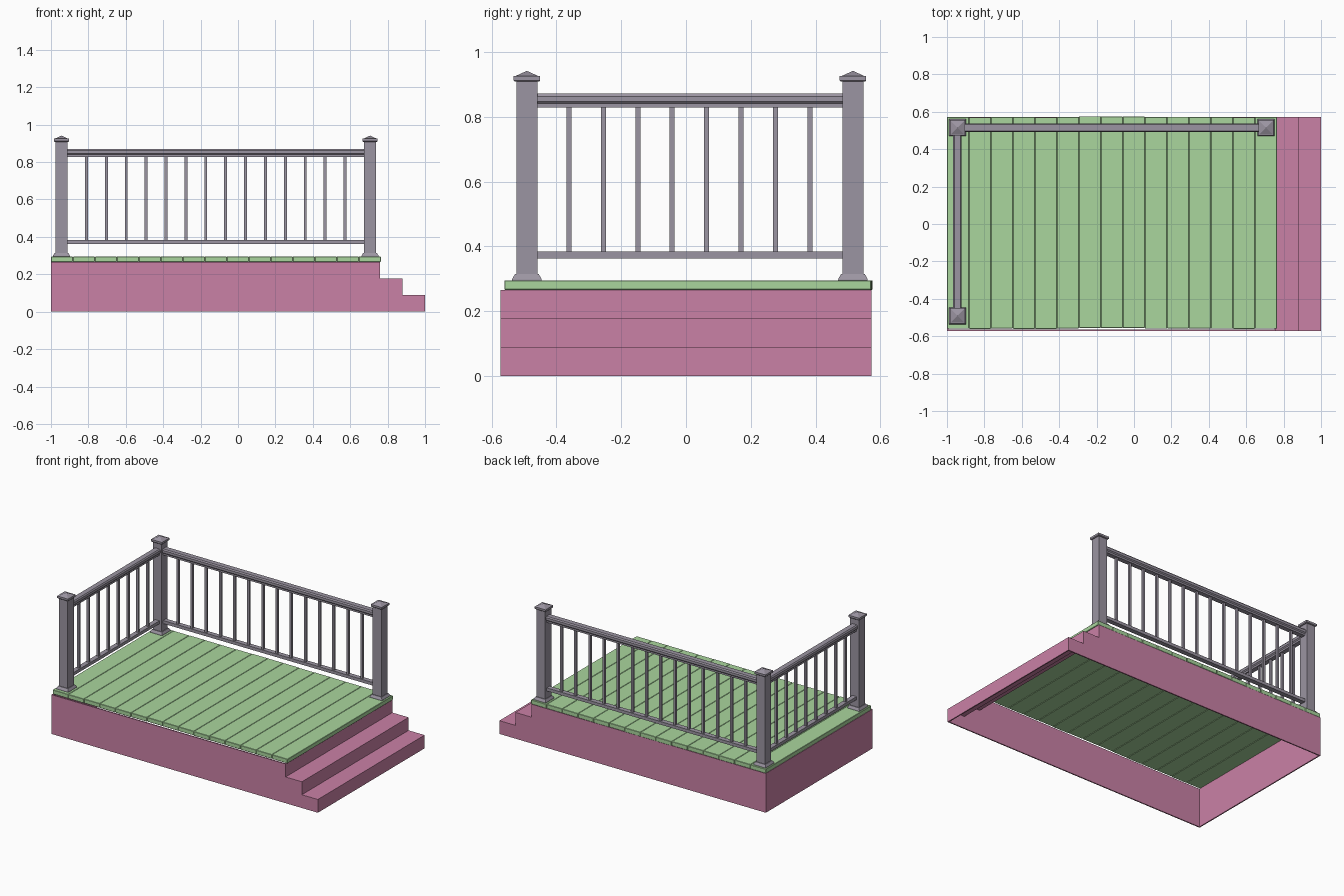
import bpy, bmesh, random

if "Cube" in bpy.data.objects:
    bpy.data.objects.remove(bpy.data.objects["Cube"])

random.seed(4)


def material(name, rgb):
    m = bpy.data.materials.new(name)
    m.diffuse_color = (*rgb, 1)
    m.use_nodes = True
    m.node_tree.nodes["Principled BSDF"].inputs["Base Color"].default_value = m.diffuse_color
    return m


GREEN = material("deck_green", (0.40, 0.67, 0.34))
PINK = material("skirt_pink", (0.59, 0.22, 0.38))
GREY = material("railing_grey", (0.33, 0.30, 0.36))


def finish(name, bm, mat):
    bmesh.ops.recalc_face_normals(bm, faces=bm.faces)
    me = bpy.data.meshes.new(name)
    bm.to_mesh(me)
    bm.free()
    me.materials.append(mat)
    ob = bpy.data.objects.new(name, me)
    bpy.context.collection.objects.link(ob)
    return ob


def add_box(bm, lo, hi):
    verts = bmesh.ops.create_cube(bm, size=1)["verts"]
    for v in verts:
        for i in range(3):
            v.co[i] = (lo[i] + hi[i]) / 2 + v.co[i] * (hi[i] - lo[i])


# Skirt and steps: stepped side profile, open underneath and below the deck
profile = [(-1, 0), (-1, .266), (.758, .266), (.758, .178),
           (.88, .178), (.88, .09), (1, .09), (1, 0)]
HALF = .572
bm = bmesh.new()
front = [bm.verts.new((x, -HALF, z)) for x, z in profile]
back = [bm.verts.new((x, HALF, z)) for x, z in profile]
bm.faces.new(front)
bm.faces.new(back[::-1])
for i in range(len(profile) - 1):
    if i != 1:
        bm.faces.new((front[i], front[i + 1], back[i + 1], back[i]))
skirt = finish("skirt_and_steps", bm, PINK)
solid = skirt.modifiers.new("wall", 'SOLIDIFY')
solid.thickness = .008
solid.offset = -1
solid.use_even_offset = True

# Deck boards, with slightly uneven ends
COUNT, X0, X1 = 15, -1.0, .764
pitch = (X1 - X0) / COUNT
for i in range(COUNT):
    bm = bmesh.new()
    x = X0 + i * pitch
    j = random.uniform(-.003, .003)
    add_box(bm, (x + .0007, -.558 + j, .266), (x + pitch - .0007, .573 + j, .295))
    board = finish(f"deck_board_{i + 1}", bm, GREEN)
    bev = board.modifiers.new("edge", 'BEVEL')
    bev.width = .002
    bev.segments = 1


# Posts: stacked square rings from foot collar to pyramid cap
def post(name, cx, cy):
    rings = [(.293, .046), (.300, .045), (.314, .037), (.314, .0325), (.908, .0325),
             (.908, .037), (.912, .041), (.925, .041), (.925, .036), (.941, .001)]
    bm = bmesh.new()
    loops = [[bm.verts.new((cx + sx * w, cy + sy * w, z))
              for sx, sy in ((-1, -1), (1, -1), (1, 1), (-1, 1))] for z, w in rings]
    for a, b in zip(loops, loops[1:]):
        for k in range(4):
            n = (k + 1) % 4
            bm.faces.new((a[k], a[n], b[n], b[k]))
    bm.faces.new(loops[0][::-1])
    bm.faces.new(loops[-1])
    finish(name, bm, GREY)


LX, RX, BY, FY = -.944, .706, .515, -.491
post("back_left_post", LX, BY)
post("front_left_post", LX, FY)
post("back_right_post", RX, BY)


# Railing section between two posts, along x (axis 0) or y (axis 1)
def railing(name, axis, start, end, across, first, last, count):
    def span(bm, a, b, half, z0, z1):
        lo, hi = [0, 0, z0], [0, 0, z1]
        lo[axis], hi[axis] = a, b
        lo[1 - axis], hi[1 - axis] = across - half, across + half
        add_box(bm, lo, hi)

    # handrail: cross-section extruded along the run
    section = [(-.016, .828), (-.016, .840), (-.023, .847), (-.023, .863), (-.017, .871),
               (.017, .871), (.023, .863), (.023, .847), (.016, .840), (.016, .828)]
    bm = bmesh.new()
    ends = []
    for s in (start, end):
        ends.append([bm.verts.new((s, across + w, z) if axis == 0 else (across + w, s, z))
                     for w, z in section])
    a, b = ends
    for k in range(len(section)):
        n = (k + 1) % len(section)
        bm.faces.new((a[k], a[n], b[n], b[k]))
    bm.faces.new(a)
    bm.faces.new(b)
    finish(name + "_handrail", bm, GREY)

    bm = bmesh.new()
    span(bm, start, end, .016, .363, .384)
    finish(name + "_bottom_rail", bm, GREY)

    bm = bmesh.new()
    for i in range(count):
        c = first + (last - first) * i / (count - 1)
        span(bm, c - .0077, c + .0077, .0077, .380, .832)
    finish(name + "_balusters", bm, GREY)


railing("back", 0, LX + .03, RX - .03, BY, -.81, .572, 14)
railing("left", 1, FY + .03, BY - .03, LX, -.361, .382, 8)
